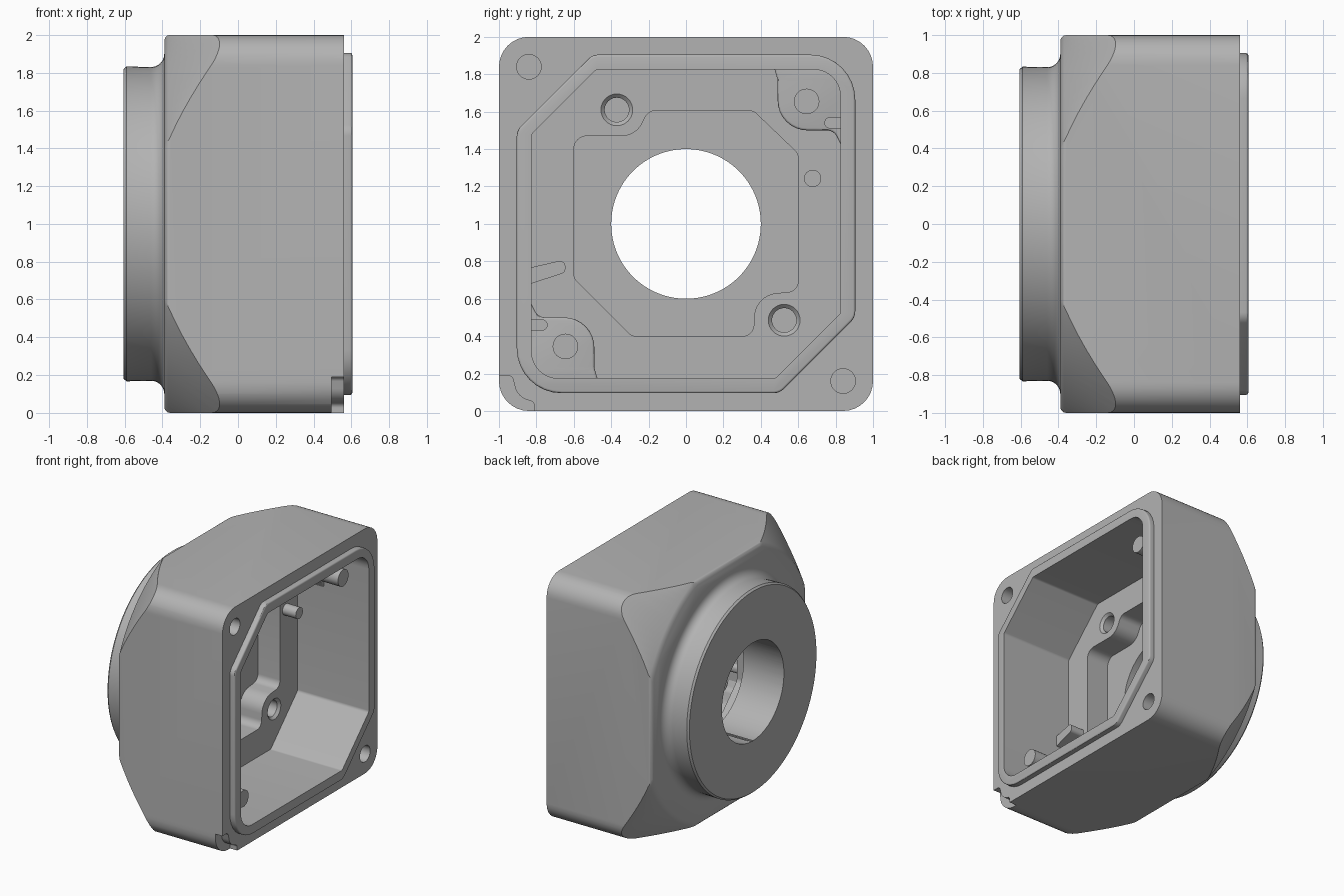
import bpy, bmesh, math
from mathutils import Vector

cube = bpy.data.objects.get("Cube")
if cube:
    bpy.data.objects.remove(cube, do_unlink=True)

grey = bpy.data.materials.new("cast_grey")
grey.use_nodes = True
COLOUR = (0.45, 0.45, 0.45, 1)
grey.diffuse_color = COLOUR
grey.node_tree.nodes["Principled BSDF"].inputs["Base Color"].default_value = COLOUR


def finish(name, bm):
    bmesh.ops.recalc_face_normals(bm, faces=bm.faces)
    me = bpy.data.meshes.new(name)
    bm.to_mesh(me)
    bm.free()
    me.materials.append(grey)
    ob = bpy.data.objects.new(name, me)
    bpy.context.collection.objects.link(ob)
    return ob


def rounded(corners, steps=8):
    """Outline in (y, z about the axis) with a radius on every corner."""
    out = []
    for i, (y, z, r) in enumerate(corners):
        p = Vector((y, z))
        a = (Vector(corners[i - 1][:2]) - p).normalized()
        b = (Vector(corners[(i + 1) % len(corners)][:2]) - p).normalized()
        if r == 0:
            out.append(p)
            continue
        half = a.angle(b) / 2
        centre = p + (a + b).normalized() * r / math.sin(half)
        start = p + a * r / math.tan(half) - centre
        end = p + b * r / math.tan(half) - centre
        sweep = start.angle_signed(end)
        for k in range(steps + 1):
            t = -sweep * k / steps
            c, s = math.cos(t), math.sin(t)
            out.append(centre + Vector((start.x * c - start.y * s, start.x * s + start.y * c)))
    return out


def prism(name, outline, x0, x1, bevel=0, bevel_x=None):
    """Extrude an outline along x, optionally rounding the rim at bevel_x."""
    bm = bmesh.new()
    face = bm.faces.new([bm.verts.new((x0, p[0], p[1] + 1)) for p in outline])
    new = bmesh.ops.extrude_face_region(bm, geom=[face])["geom"]
    verts = [v for v in new if isinstance(v, bmesh.types.BMVert)]
    bmesh.ops.translate(bm, verts=verts, vec=(x1 - x0, 0, 0))
    if bevel:
        rim = [e for e in bm.edges if all(abs(v.co.x - bevel_x) < 1e-5 for v in e.verts)]
        bmesh.ops.bevel(bm, geom=rim, offset=bevel, segments=3, profile=0.5, affect="EDGES")
    return finish(name, bm)


def lathe(name, profile, y=0, z=0, n=32):
    """Revolve (x, radius) points, starting and ending on the axis."""
    bm = bmesh.new()
    rings = []
    for x, r in profile:
        turns = [2 * math.pi * i / n for i in range(n)] if r else [0]
        rings.append([bm.verts.new((x, y + r * math.cos(t), z + 1 + r * math.sin(t))) for t in turns])
    for a, b in zip(rings, rings[1:]):
        for i in range(n):
            j = (i + 1) % n
            quad = [a[i % len(a)], a[j % len(a)], b[j % len(b)], b[i % len(b)]]
            bm.faces.new(list(dict.fromkeys(quad)))
    return finish(name, bm)


def rod(name, x0, x1, r, y=0, z=0, n=32):
    return lathe(name, [(x0, 0), (x0, r), (x1, r), (x1, 0)], y, z, n)


def combine(ob, tool, operation):
    mod = ob.modifiers.new("combine", "BOOLEAN")
    mod.operation, mod.solver, mod.object = operation, "EXACT", tool
    bpy.context.view_layer.objects.active = ob
    bpy.ops.object.modifier_apply(modifier=mod.name)
    bpy.data.objects.remove(tool, do_unlink=True)


def cut(ob, tool):
    combine(ob, tool, "DIFFERENCE")


def chamfered(h, c, r_chamfer, r_corner):
    """Square of half size h with two opposite corners cut off."""
    half = [(h, h, r_corner), (h, -c, r_chamfer), (c, -h, r_chamfer)]
    return rounded(half + [(-y, -z, r) for y, z, r in half])


# Square housing, its corners trimmed by a cone
square = rounded([(1, 1, .16), (1, -1, .16), (-1, -1, .16), (-1, 1, .16)])
shell = prism("housing", square, -.39, .56, .03, -.39)
cone = lathe("trim_cone", [(-.45, 0), (-.45, 1.0), (-.39, 1.055), (-.37, 1.09), (0, 1.44), (.7, 1.5), (.7, 0)], n=128)
combine(shell, cone, "INTERSECT")

# Round rear boss with a fillet at its foot
fillet = [(-.46 + .07 * math.sin(t), .9 - .07 * math.cos(t))
          for t in [math.pi / 2 * k / 6 for k in range(7)]]
boss = lathe("rear_boss", [(-.605, 0), (-.605, .82), (-.59, .833)] + fillet + [(-.3, .9), (-.3, 0)], n=128)
combine(shell, boss, "UNION")

# Raised sealing lip, then the cavity, stepped pocket and bore
combine(shell, prism("lip", chamfered(.905, .5, .08, .24), .45, .605, .012, .605), "UNION")
cut(shell, prism("cavity", chamfered(.825, .48, .03, .14), -.04, .8))
half_pocket = [(.6, .375, .06), (.6, -.36, .06), (.37, -.38, .13), (.36, -.6, .06),
               (-.29, -.6, .06), (-.6, -.29, .06), (-.6, .47, .07), (-.27, .47, .12),
               (-.2, .605, .06), (.36, .605, .06)]
cut(shell, prism("pocket", rounded(half_pocket), -.24, .1))
cut(shell, rod("bore", -.8, .1, .4, n=96))

# Screw holes in the inner ledge and in the flange
for y, z in [(-.37, .61), (.525, -.515)]:
    cut(shell, lathe("ledge_hole", [(-.2, 0), (-.2, .065), (-.06, .065), (-.04, .085), (.05, .085), (.05, 0)], y, z))
for s in (1, -1):
    cut(shell, rod("flange_hole", .2, .7, .066, -.84 * s, .84 * s))

# Notch in the lower corner of the flange
notch = rounded([(-1.1, -1.1, 0), (-1.1, -.81, 0), (-.93, -.81, .03), (-.9, -.93, .1),
                 (-.81, -.95, .03), (-.81, -1.1, 0)])
cut(shell, prism("notch", notch, .495, .7))
parts = [shell]

# Two opposite corner posts, each with a locating pin and a small tab
post = [(.46, .87, 0), (.49, .77, .06), (.49, .5, .16), (.79, .5, .06), (.83, .42, .02), (.87, .42, 0), (.87, .87, .1)]
tab = [(.74, .51, .03), (.74, .57, .029), (.86, .57, 0), (.86, .51, 0)]
for s, side in ((1, "upper"), (-1, "lower")):
    turn = lambda pts: rounded([(s * y, s * z, r) for y, z, r in pts])
    parts.append(prism(side + "_post", turn(post), -.1, .2, .012, .2))
    parts.append(prism(side + "_post_tab", turn(tab), .1, .25))
    parts.append(rod(side + "_post_pin", .1, .5, .068, s * .645, s * .655))

# Small pin and slanted rib on the ledge
parts.append(rod("ledge_pin", -.1, .08, .046, .677, .243))
rib = [(-.86, -.33, 0), (-.86, -.24, 0), (-.645, -.19, .03), (-.645, -.26, .03)]
parts.append(prism("ledge_rib", rounded(rib), -.1, .08))

# Smooth curves, crisp edges
bpy.ops.object.select_all(action="DESELECT")
for ob in parts:
    ob.select_set(True)
bpy.context.view_layer.objects.active = shell
bpy.ops.object.shade_smooth_by_angle(angle=math.radians(30))
